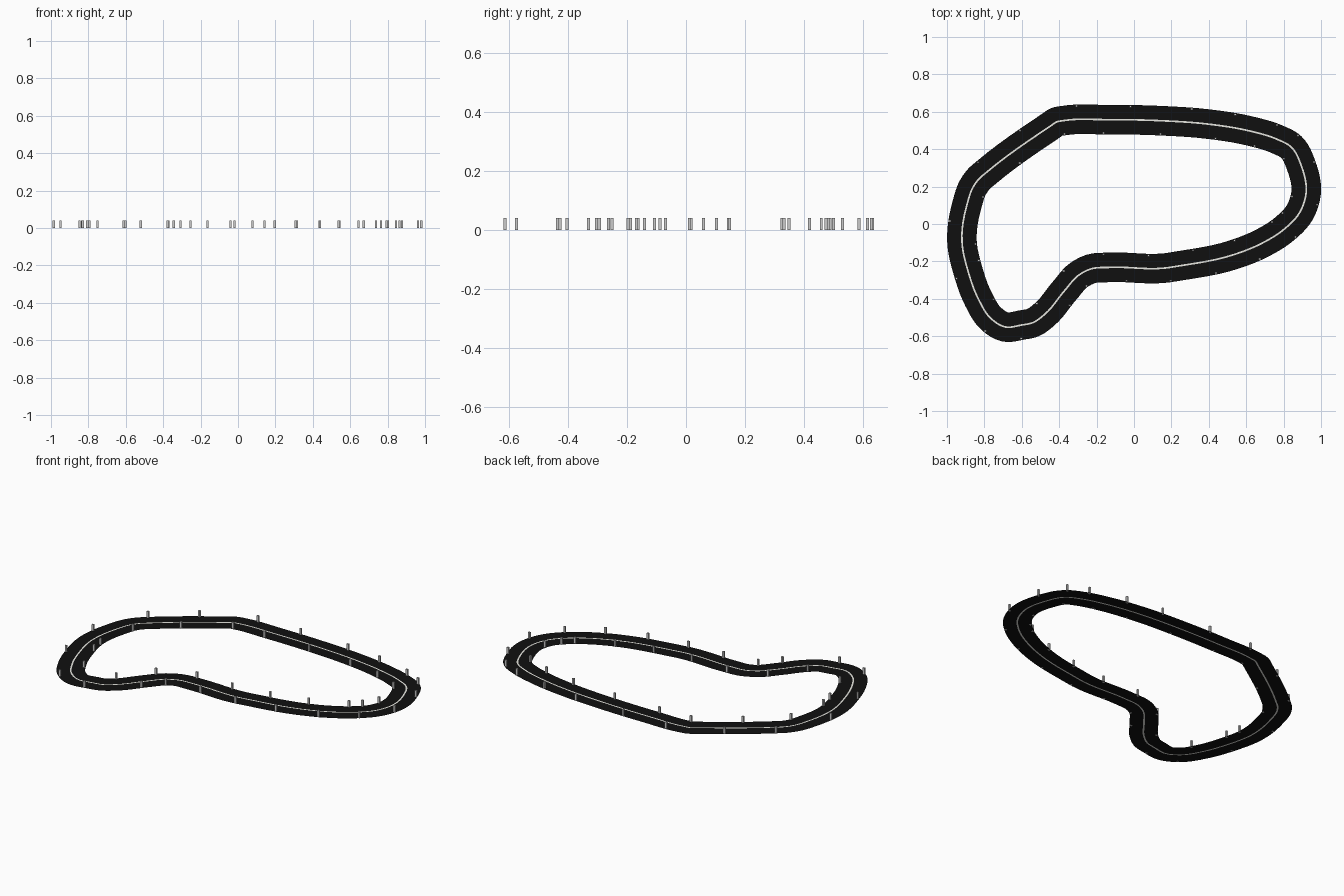
import bpy, bmesh
from mathutils import Vector

if "Cube" in bpy.data.objects:
    bpy.data.objects.remove(bpy.data.objects["Cube"])

ROAD_HALF, LINE_HALF, ROAD_Z = 0.079, 0.0045, 0.002

# centre line of the circuit, clockwise from the top left corner
PATH = [Vector(p) for p in [
    (-.445, .525), (-.415, .545), (-.375, .553), (-.15, .558), (.15, .552), (.38, .536),
    (.62, .497), (.76, .455), (.84, .412), (.895, .310), (.920, .165), (.885, .06),
    (.80, -.03), (.68, -.105), (.53, -.165), (.235, -.225), (.17, -.235),
    (-.13, -.232), (-.23, -.240), (-.295, -.273), (-.37, -.355), (-.48, -.485),
    (-.54, -.527), (-.60, -.54), (-.69, -.55), (-.765, -.505), (-.83, -.405),
    (-.885, -.26), (-.920, -.09), (-.892, .107), (-.86, .198), (-.828, .242), (-.79, .275)]]

# posts, staggered between the two edges of the road
POSTS = [
    (-.307, .62), (-.163, .48), (-.019, .62), (.142, .48), (.308, .605), (.436, .458),
    (.54, .58), (.644, .418), (.762, .525), (.794, .345), (.874, .47), (.96, .33),
    (.845, .147), (.992, .10), (.794, .06), (.874, -.083), (.735, .015), (.676, -.195),
    (.535, -.083), (.436, -.25), (.313, -.127), (.195, -.296), (.078, -.174),
    (-.04, -.31), (-.163, -.15), (-.259, -.323), (-.382, -.245), (-.361, -.421),
    (-.532, -.411), (-.602, -.614), (-.805, -.585), (-.767, -.411), (-.963, -.296),
    (-.826, -.195), (-.848, -.107), (-.976, .015), (-.815, .147), (-.826, .32),
    (-.607, .32), (-.596, .48), (-.37, .47)]


def material(name, colour):
    m = bpy.data.materials.new(name)
    m.diffuse_color = (*colour, 1)
    m.use_nodes = True
    m.node_tree.nodes["Principled BSDF"].inputs["Base Color"].default_value = m.diffuse_color
    return m


def finish(bm, name, mat=None):
    me = bpy.data.meshes.new(name)
    bm.to_mesh(me)
    bm.free()
    ob = bpy.data.objects.new(name, me)
    bpy.context.collection.objects.link(ob)
    if mat:
        me.materials.append(mat)
    return ob


def smooth_loop(pts, steps=6):
    """Closed smooth curve through unevenly spaced points: (position, normal) list."""
    n = len(pts)
    tangents = []
    for i in range(n):
        a, b = pts[i] - pts[i - 1], pts[(i + 1) % n] - pts[i]
        la, lb = a.length, b.length
        tangents.append((a / la * lb + b / lb * la).normalized())
    out = []
    for i in range(n):
        j = (i + 1) % n
        p, q = pts[i], pts[j]
        d = (q - p).length
        m0, m1 = tangents[i] * d, tangents[j] * d
        for s in range(steps):
            t = s / steps
            pos = (p * (2*t**3 - 3*t**2 + 1) + m0 * (t**3 - 2*t**2 + t)
                   + q * (3*t**2 - 2*t**3) + m1 * (t**3 - t**2))
            tan = (p * (6*t*t - 6*t) + m0 * (3*t*t - 4*t + 1)
                   + q * (6*t - 6*t*t) + m1 * (3*t*t - 2*t)).normalized()
            out.append((pos, Vector((-tan.y, tan.x))))
    return out


def strips(loop, bands, name, mat):
    """Flat closed ribbons between pairs of sideways offsets."""
    bm = bmesh.new()
    for lo, hi in bands:
        rows = [[bm.verts.new((*(p + n * o), ROAD_Z)) for o in (lo, hi)] for p, n in loop]
        for i, (c, d) in enumerate(rows):
            a, b = rows[i - 1]
            bm.faces.new((a, c, d, b))
    return finish(bm, name, mat)


loop = smooth_loop(PATH)

# road surface and the painted line filling its middle
strips(loop, [(-ROAD_HALF, -LINE_HALF), (LINE_HALF, ROAD_HALF)], "road_surface",
       material("asphalt", (.005, .005, .005)))
strips(loop, [(-LINE_HALF, LINE_HALF)], "centre_line", material("line_paint", (.8, .8, .75)))

# edge posts, each pulled to a fixed distance from the nearest centre point
bm = bmesh.new()
for xy in POSTS:
    v = Vector(xy)
    p, n = min(loop, key=lambda s: (s[0] - v).length)
    x, y = v + n * ((.071 if (v - p).dot(n) > 0 else -.071) - (v - p).dot(n))
    cube = bmesh.ops.create_cube(bm, size=1)["verts"]
    bmesh.ops.scale(bm, vec=(.012, .010, .041), verts=cube)
    bmesh.ops.translate(bm, vec=(x, y, .0205), verts=cube)
finish(bm, "edge_posts")
